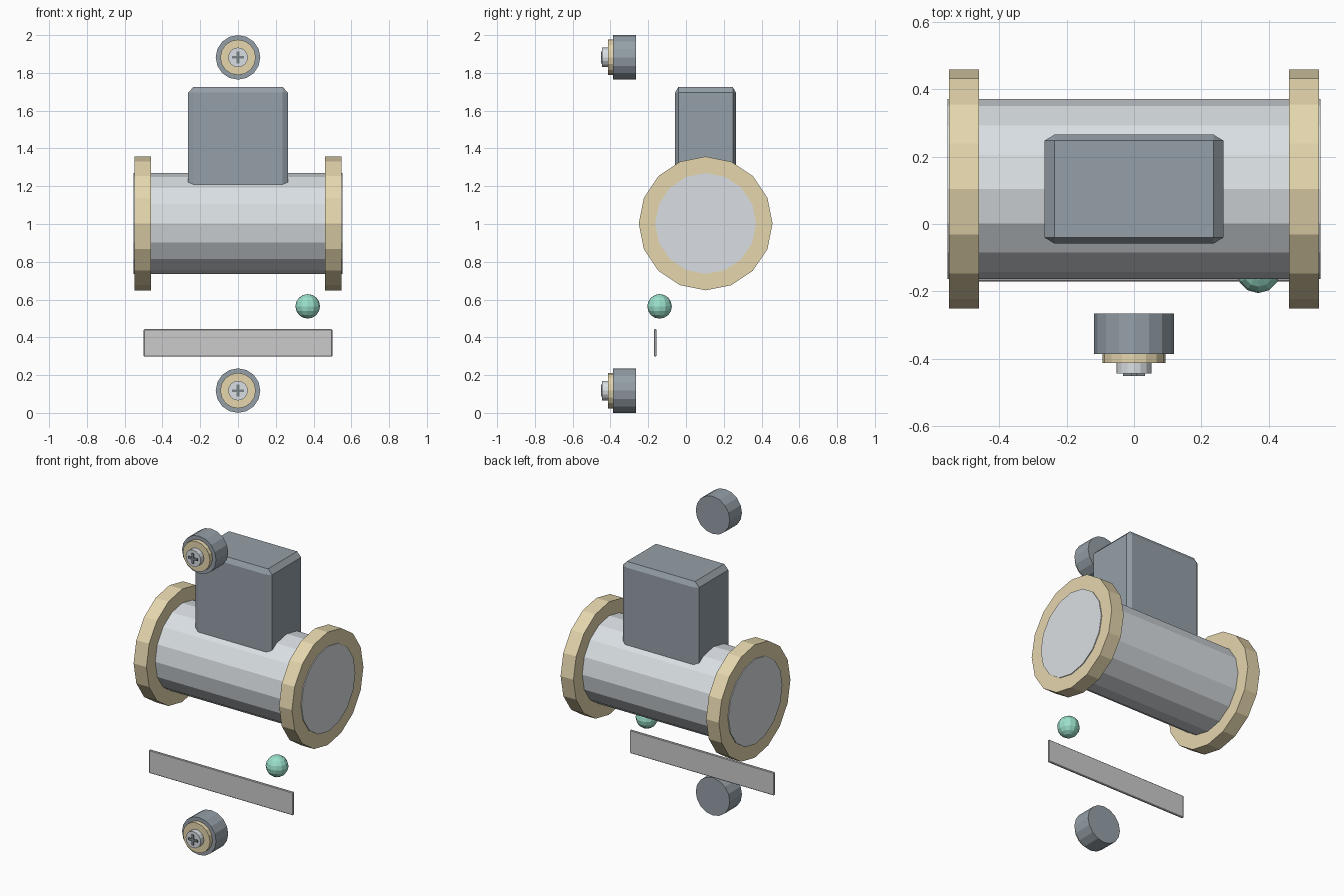
import bpy
from math import pi

if "Cube" in bpy.data.objects:
    bpy.data.objects.remove(bpy.data.objects["Cube"])


def material(name, r, g, b):
    m = bpy.data.materials.new(name)
    m.diffuse_color = (r, g, b, 1)
    m.use_nodes = True
    m.node_tree.nodes["Principled BSDF"].inputs["Base Color"].default_value = m.diffuse_color
    return m


STEEL = material("pale_steel", 0.70, 0.74, 0.77)
DARK = material("dark_slate", 0.30, 0.35, 0.39)
BRASS = material("brass", 0.78, 0.67, 0.42)
GREEN = material("green", 0.33, 0.75, 0.60)
SLOT = material("slot_dark", 0.20, 0.23, 0.26)
PLATE = material("plate_grey", 0.60, 0.60, 0.60)


def finish(name, mat):
    ob = bpy.context.object
    ob.name = name
    ob.data.materials.append(mat)
    return ob


def drum(name, axis, start, end, centre, radius, mat):
    """16-sided cylinder from start to end along axis 'x' or 'y'."""
    mid = (start + end) / 2
    if axis == "x":
        loc, rot = (mid, centre[0], centre[1]), (0, pi / 2, 0)
    else:
        loc, rot = (centre[0], mid, centre[1]), (pi / 2, 0, 0)
    bpy.ops.mesh.primitive_cylinder_add(vertices=16, radius=radius,
                                        depth=abs(end - start), location=loc, rotation=rot)
    return finish(name, mat)


def box(name, lo, hi, mat, bevel=0):
    """Box between two corners; bevel is a fraction of each side."""
    bpy.ops.mesh.primitive_cube_add(size=1, location=[(a + b) / 2 for a, b in zip(lo, hi)])
    ob = finish(name, mat)
    ob.scale = [b - a for a, b in zip(lo, hi)]
    if bevel:
        mod = ob.modifiers.new("chamfer", "BEVEL")
        mod.width, mod.segments = bevel, 1
    return ob


# Pipe body with a flange at each end
AXIS = (0.104, 1.003)
drum("pipe_body", "x", -0.554, 0.554, AXIS, 0.267, STEEL)
for side, s in (("left", -1), ("right", 1)):
    drum(side + "_flange", "x", s * 0.46, s * 0.549, AXIS, 0.354, BRASS)

# Chamfered electronics housing sunk into the pipe
box("meter_housing", (-0.265, -0.058, 1.17), (0.265, 0.265, 1.725), DARK, 0.054)

# Terminals: base, washer, screw head and crossed slot
for label, z in (("upper", 1.882), ("lower", 0.118)):
    drum(label + "_terminal_base", "y", -0.265, -0.386, (0, z), 0.118, DARK)
    drum(label + "_terminal_washer", "y", -0.375, -0.412, (0, z), 0.094, BRASS)
    drum(label + "_terminal_screw", "y", -0.40, -0.444, (0, z), 0.052, STEEL)
    box(label + "_slot_across", (-0.032, -0.451, z - 0.007), (0.032, -0.44, z + 0.007), SLOT)
    box(label + "_slot_upright", (-0.007, -0.4505, z - 0.032), (0.007, -0.44, z + 0.032), SLOT)

# Blank name plate with clipped corners
plate = box("label_plate", (-0.5, -0.170, 0.298), (0.5, -0.156, 0.443), PLATE)
bpy.ops.object.transform_apply(location=False, rotation=False, scale=True)
chamfer = plate.modifiers.new("chamfer", "BEVEL")
chamfer.width, chamfer.segments = 0.004, 1

# Indicator lamp
bpy.ops.mesh.primitive_uv_sphere_add(segments=12, ring_count=8, radius=0.065,
                                     location=(0.369, -0.14, 0.564))
finish("indicator_lamp", GREEN)
